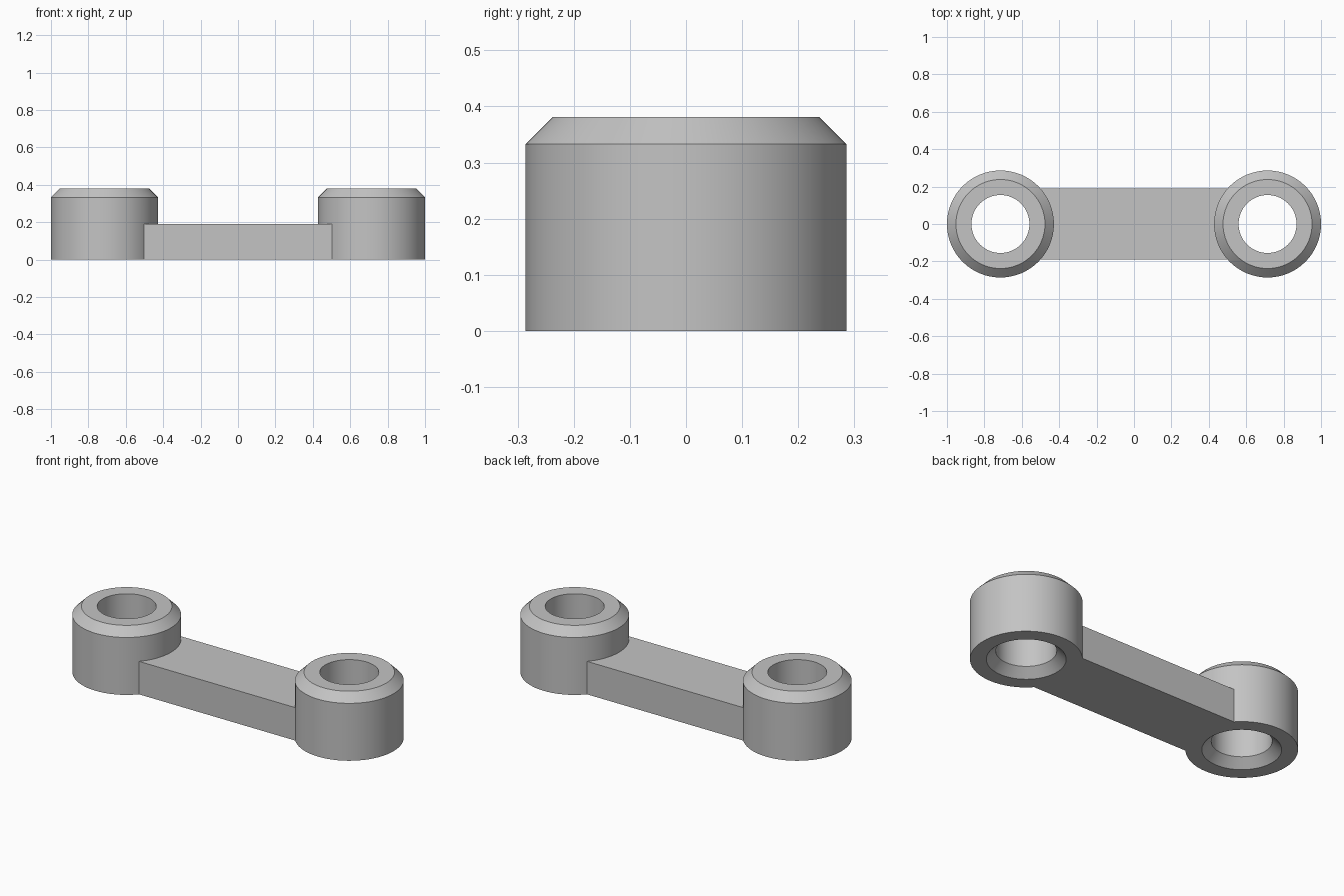
import bpy, bmesh, math

if "Cube" in bpy.data.objects:
    bpy.data.objects.remove(bpy.data.objects["Cube"])

SEGMENTS = 64
BOSS_X = 0.714

grey = bpy.data.materials.new("plain grey")
grey.diffuse_color = (0.55, 0.55, 0.55, 1)
grey.use_nodes = True
grey.node_tree.nodes["Principled BSDF"].inputs["Base Color"].default_value = grey.diffuse_color


def make_object(name, bm):
    bmesh.ops.recalc_face_normals(bm, faces=bm.faces)
    mesh = bpy.data.meshes.new(name)
    bm.to_mesh(mesh)
    bm.free()
    mesh.materials.append(grey)
    obj = bpy.data.objects.new(name, mesh)
    bpy.context.collection.objects.link(obj)
    return obj


def make_boss(name, x):
    # Closed (radius, height) section: countersunk bore, wall, chamfered top
    section = [(0.155, 0.048), (0.203, 0), (0.286, 0),
               (0.286, 0.333), (0.238, 0.381), (0.155, 0.381)]
    bm = bmesh.new()
    rings = []
    for i in range(SEGMENTS):
        a = 2 * math.pi * i / SEGMENTS
        rings.append([bm.verts.new((x + r * math.cos(a), r * math.sin(a), z))
                      for r, z in section])
    n = len(section)
    for i in range(SEGMENTS):
        p, q = rings[i], rings[(i + 1) % SEGMENTS]
        for j in range(n):
            k = (j + 1) % n
            bm.faces.new((p[j], q[j], q[k], p[k]))
    return make_object(name, bm)


# Connecting bar, ending inside the boss walls
bm = bmesh.new()
bmesh.ops.create_cube(bm, size=1)
for v in bm.verts:
    v.co = (v.co.x * 1.012, v.co.y * 0.382, (v.co.z + 0.5) * 0.191)
link = make_object("link_arm", bm)
bpy.context.view_layer.objects.active = link
link.select_set(True)

# Fuse a ring boss onto each end
for name, side in (("left_boss", -1), ("right_boss", 1)):
    boss = make_boss(name, side * BOSS_X)
    mod = link.modifiers.new(name, 'BOOLEAN')
    mod.operation = 'UNION'
    mod.solver = 'EXACT'
    mod.object = boss
    bpy.ops.object.modifier_apply(modifier=mod.name)
    bpy.data.objects.remove(boss)

bpy.ops.object.shade_smooth_by_angle(angle=math.radians(30))
